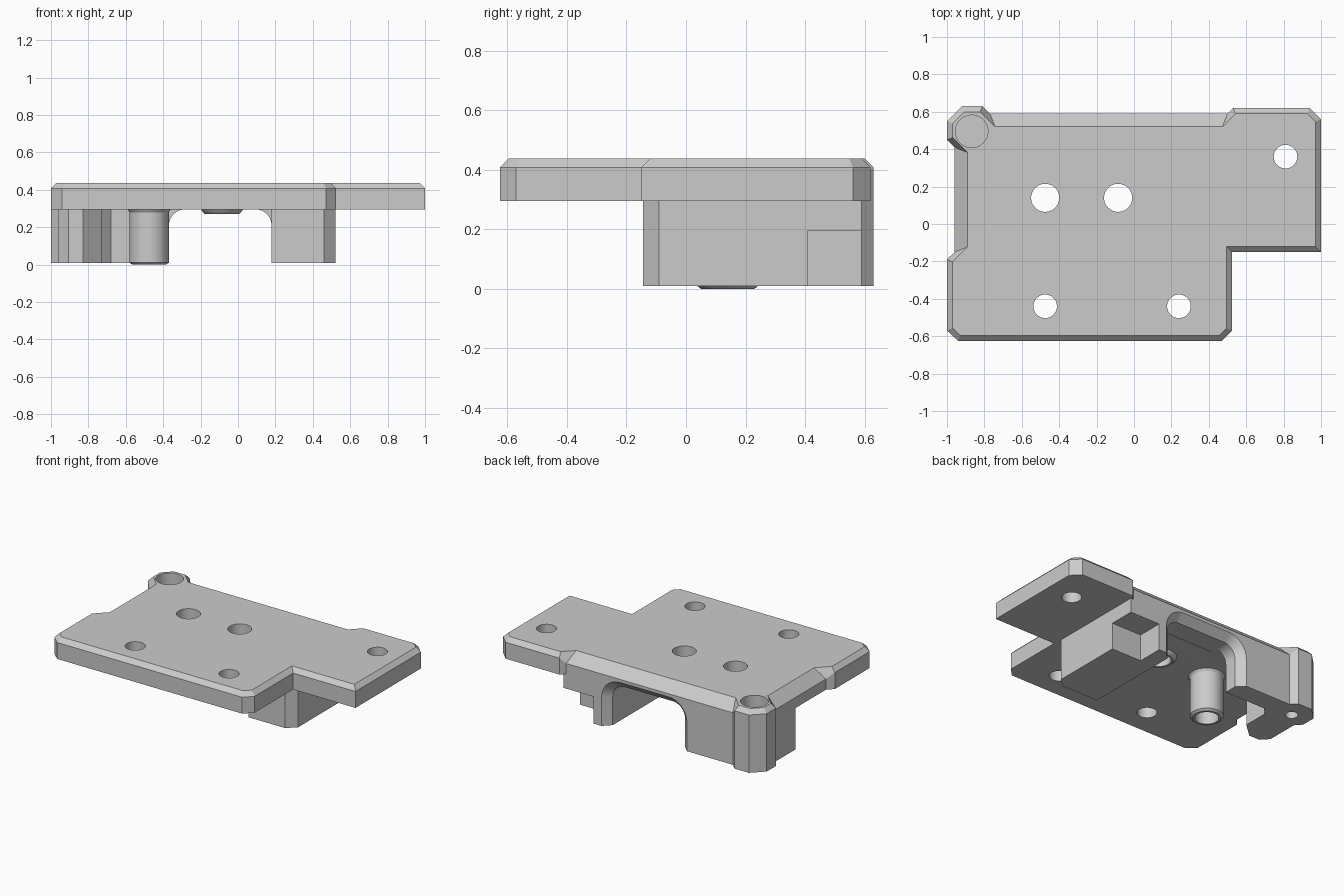
import bpy
import bmesh
import math
from mathutils import Vector

cube = bpy.data.objects.get("Cube")
if cube:
    bpy.data.objects.remove(cube, do_unlink=True)

GREY = (0.6, 0.6, 0.6, 1.0)
material = bpy.data.materials.new("plain grey")
material.use_nodes = True
material.diffuse_color = GREY
material.node_tree.nodes["Principled BSDF"].inputs["Base Color"].default_value = GREY

TOP, UNDER, FOOT, OVERLAP = 0.438, 0.295, 0.01, 0.33
NARROW, WIDE = 0.03, 0.07


def loft(name, rings):
    """Closed solid skinned through rings that have equal point counts."""
    bm = bmesh.new()
    loops = [[bm.verts.new(p) for p in ring] for ring in rings]
    for a, b in zip(loops, loops[1:]):
        for i in range(len(a)):
            j = (i + 1) % len(a)
            bm.faces.new((a[i], a[j], b[j], b[i]))
    bm.faces.new(loops[0][::-1])
    bm.faces.new(loops[-1])
    bmesh.ops.recalc_face_normals(bm, faces=bm.faces)
    mesh = bpy.data.meshes.new(name)
    bm.to_mesh(mesh)
    bm.free()
    mesh.materials.append(material)
    obj = bpy.data.objects.new(name, mesh)
    bpy.context.collection.objects.link(obj)
    return obj


def prism(name, outline, low, high):
    return loft(name, [[(x, y, z) for x, y in outline] for z in (low, high)])


def turned(name, centre, profile, sides=48):
    """Round solid from (radius, height) pairs."""
    angles = [2 * math.pi * i / sides for i in range(sides)]
    return loft(name, [[(centre[0] + r * math.cos(a), centre[1] + r * math.sin(a), z)
                        for a in angles] for r, z in profile])


def combine(target, tool, operation):
    mod = target.modifiers.new(operation, "BOOLEAN")
    mod.operation, mod.solver, mod.object = operation, "EXACT", tool
    bpy.context.view_layer.objects.active = target
    bpy.ops.object.modifier_apply(modifier=mod.name)
    bpy.data.objects.remove(tool, do_unlink=True)


def inset(points, widths):
    """Move every edge inward by its own width and intersect neighbours."""
    pts = [Vector(p) for p in points]
    result = []
    for i, p in enumerate(pts):
        d0 = (p - pts[i - 1]).normalized()
        d1 = (pts[(i + 1) % len(pts)] - p).normalized()
        n0, n1 = Vector((-d0.y, d0.x)), Vector((-d1.y, d1.x))
        a, b = p + n0 * widths[i - 1], p + n1 * widths[i]
        t = (b - a).cross(d1) / d0.cross(d1)
        result.append(a + d0 * t)
    return result


# Plate with chamfered rim; the recessed back and left edges slope more
corner = [(-0.77, 0.59), (-0.81, 0.63), (-0.92, 0.63), (-1, 0.55), (-1, 0.45), (-0.96, 0.41)]
outline = [(-0.94, -0.625), (0.47, -0.625), (0.525, -0.57), (0.525, -0.15), (1, -0.15),
           (1, 0.56), (0.94, 0.62), (0.53, 0.62), (0.50, 0.59)] + corner + [
           (-0.96, -0.15), (-1, -0.19), (-1, -0.57)]
sloped = {outline.index((0.50, 0.59)), outline.index((-0.96, 0.41))}
widths = [WIDE if i in sloped else NARROW for i in range(len(outline))]
rim = [TOP - max(widths[i - 1], widths[i]) for i in range(len(outline))]
body = loft("mounting_plate", [
    [(x, y, UNDER) for x, y in outline],
    [(x, y, z) for (x, y), z in zip(outline, rim)],
    [(p.x, p.y, TOP) for p in inset(outline, widths)]])

# Walls under the plate: right block, back wall, corner post and left leg
footprint = [(0.46, -0.145), (0.52, -0.09), (0.52, 0.59)] + corner + [
    (-0.96, 0.18), (-0.905, 0.13), (-0.83, 0.13), (-0.73, 0.22), (-0.73, 0.40),
    (-0.68, 0.45), (0.18, 0.45), (0.18, -0.145)]
combine(body, prism("walls", footprint, FOOT, OVERLAP), "UNION")

# Hollow pillar and the short collar beside it
pillar, collar = (-0.475, 0.14), (-0.085, 0.14)
combine(body, turned("pillar", pillar, [(0.09, 0), (0.105, 0.012), (0.105, 0.28),
                                        (0.115, UNDER), (0.115, OVERLAP)]), "UNION")
combine(body, turned("collar", collar, [(0.09, 0.27), (0.1, 0.278), (0.112, UNDER),
                                        (0.112, OVERLAP)]), "UNION")


# Arch through the back wall, flared at its rear face
def arch(y, grow):
    left, right, top, r = -0.37 - grow, 0.18 + grow, 0.297 + grow, 0.09 + grow
    ring = [(left, y, -0.1), (right, y, -0.1)]
    for cx, start in ((right - r, 0), (left + r, 90)):
        for step in range(11):
            a = math.radians(start + step * 9)
            ring.append((cx + r * math.cos(a), y, top - r + r * math.sin(a)))
    return ring


combine(body, loft("arch_cutter", [arch(0.40, 0), arch(0.54, 0), arch(0.62, 0.08)]),
        "DIFFERENCE")

# Notch in the back corner of the right block
notch = [(0.29, 0.41), (0.6, 0.41), (0.6, 0.7), (0.29, 0.7)]
combine(body, prism("notch_cutter", notch, -0.1, 0.195), "DIFFERENCE")

# Through holes, then the corner post's blind holes
post = (-0.868, 0.495)
holes = [(pillar, 0.075, -1, 1), (collar, 0.075, -1, 1), ((-0.475, -0.44), 0.063, -1, 1),
         ((0.24, -0.44), 0.063, -1, 1), ((0.81, 0.36), 0.063, -1, 1),
         (post, 0.087, 0.2, 1), (post, 0.04, -1, 0.12)]
for centre, radius, low, high in holes:
    combine(body, turned("hole_cutter", centre, [(radius, low), (radius, high)]), "DIFFERENCE")

# Smooth the round walls and keep the edges crisp
bpy.ops.object.select_all(action="DESELECT")
body.select_set(True)
bpy.context.view_layer.objects.active = body
bpy.ops.object.shade_smooth_by_angle(angle=math.radians(20))
